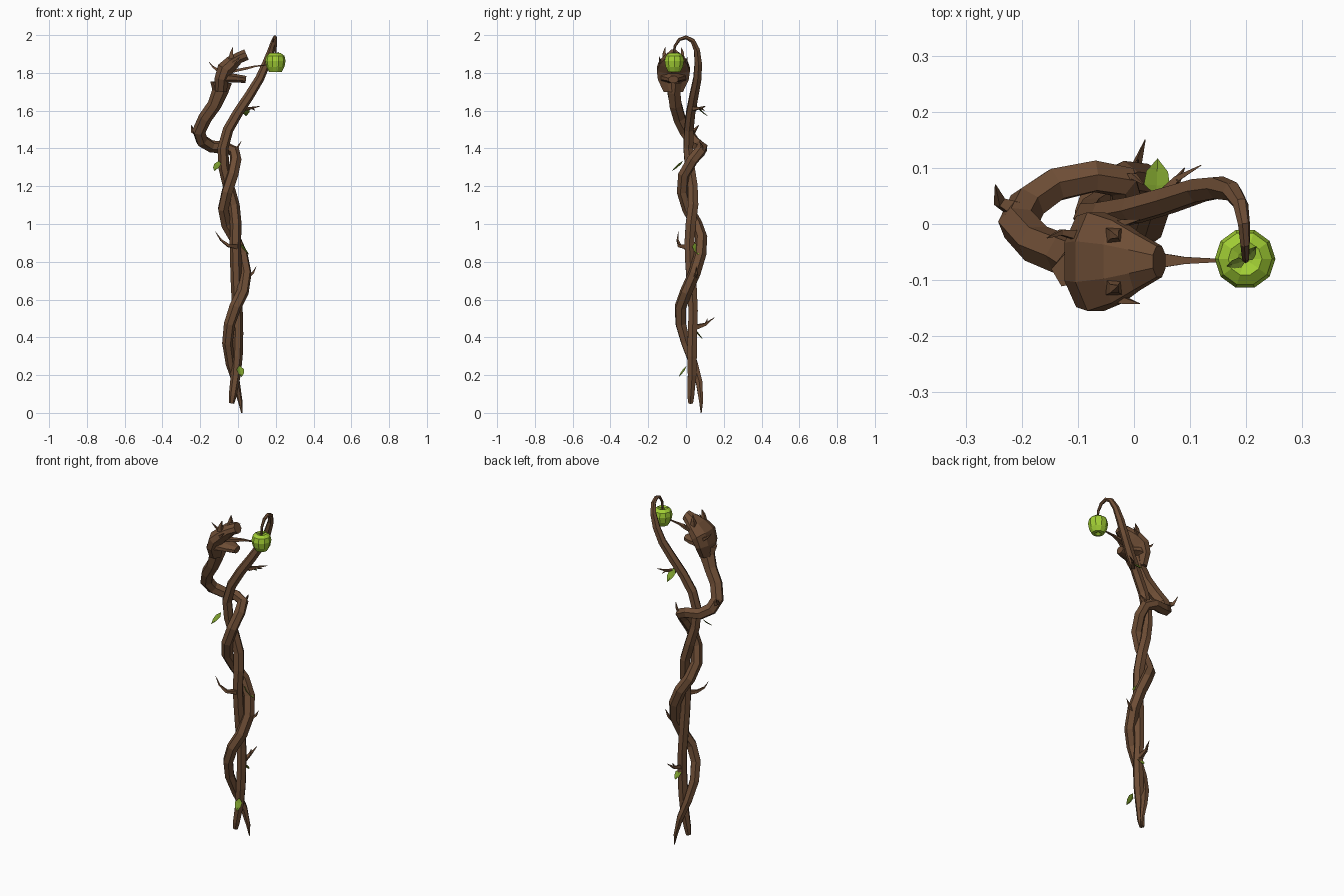
import bpy, bmesh, math
from mathutils import Vector


def material(name, rgb):
    m = bpy.data.materials.new(name)
    m.diffuse_color = (*rgb, 1)
    return m


BARK = material("brown bark", (0.155, 0.075, 0.036))
APPLE = material("apple green", (0.36, 0.62, 0.035))
LEAF = material("leaf green", (0.19, 0.32, 0.025))
DARK_LEAF = material("dark leaf green", (0.09, 0.14, 0.015))


def finish(bm, name, mat):
    bmesh.ops.recalc_face_normals(bm, faces=bm.faces)
    me = bpy.data.meshes.new(name)
    bm.to_mesh(me)
    bm.free()
    me.materials.append(mat)
    ob = bpy.data.objects.new(name, me)
    bpy.context.collection.objects.link(ob)
    return ob


def tube(name, pts, mat=BARK, sides=6):
    """Flat-faced tube along points (x, y, z, radius[, second radius])."""
    bm = bmesh.new()
    pos = [Vector(p[:3]) for p in pts]
    u, rings = Vector((0, 1, 0.01)), []
    for i, p in enumerate(pts):
        t = (pos[min(i + 1, len(pos) - 1)] - pos[max(i - 1, 0)]).normalized()
        u = (u - t * u.dot(t)).normalized()
        v = t.cross(u)
        ru, rv = p[3], p[-1]
        angles = [2 * math.pi * (k + 0.5) / sides for k in range(sides)]
        rings.append([bm.verts.new(pos[i] + u * ru * math.cos(a) + v * rv * math.sin(a))
                      for a in angles])
    for a, b in zip(rings, rings[1:]):
        for k in range(sides):
            n = (k + 1) % sides
            bm.faces.new((a[k], a[n], b[n], b[k]))
    bm.faces.new(rings[0])
    bm.faces.new(rings[-1])
    return finish(bm, name, mat)


def thorn(name, pts, r):
    """Small tapering twig."""
    n = len(pts) - 1
    tube(name, [(*p, r * (1 - i / n) + 0.001) for i, p in enumerate(pts)], sides=4)


def leaf(name, base, tip, width, mat=LEAF):
    """Folded leaf blade with a raised midrib."""
    bm = bmesh.new()
    base, tip = Vector(base), Vector(tip)
    axis = tip - base
    side = axis.cross(Vector((0, 0, 1))).normalized()
    up = side.cross(axis).normalized()
    rib = [bm.verts.new(base + axis * f - up * s * width)
           for f, s in ((0, 0), (0.35, 0.15), (0.7, 0.12), (1, 0))]
    for s in (-1, 1):
        a = bm.verts.new(base + axis * 0.3 + side * s * width * 0.5)
        b = bm.verts.new(base + axis * 0.65 + side * s * width * 0.42)
        bm.faces.new((rib[0], rib[1], a))
        bm.faces.new((rib[1], rib[2], b, a))
        bm.faces.new((rib[2], rib[3], b))
    finish(bm, name, mat)


# Serpent strand: winds up the staff, loops out to the left and becomes a neck
tube("serpent_strand", [
    (0.02, 0.08, 0.00, 0.003), (0.012, 0.08, 0.06, 0.012), (-0.01, 0.07, 0.16, 0.02),
    (-0.04, 0.04, 0.26, 0.025), (-0.056, 0.0, 0.37, 0.028), (-0.045, -0.028, 0.47, 0.03),
    (-0.015, -0.03, 0.56, 0.032), (0.025, 0.0, 0.64, 0.033), (0.04, 0.045, 0.74, 0.033),
    (0.02, 0.075, 0.84, 0.033), (-0.02, 0.08, 0.93, 0.033), (-0.062, 0.055, 1.0, 0.032),
    (-0.078, 0.01, 1.08, 0.031), (-0.058, -0.018, 1.17, 0.031), (-0.028, -0.012, 1.26, 0.031),
    (-0.012, 0.035, 1.34, 0.031), (-0.02, 0.075, 1.385, 0.031), (-0.07, 0.085, 1.405, 0.031),
    (-0.14, 0.07, 1.41, 0.033), (-0.19, 0.035, 1.44, 0.035), (-0.207, 0.0, 1.49, 0.036),
    (-0.175, -0.035, 1.56, 0.036), (-0.125, -0.055, 1.63, 0.037),
    (-0.095, -0.065, 1.70, 0.045, 0.036), (-0.09, -0.067, 1.75, 0.065, 0.036)])

# Fruit strand: fairly straight, leans right at the top and hooks over
tube("fruit_strand", [
    (-0.034, 0.025, 0.05, 0.014), (-0.028, 0.025, 0.09, 0.021), (-0.012, 0.032, 0.2, 0.026),
    (-0.004, 0.032, 0.3, 0.029), (0.0, 0.034, 0.42, 0.028), (-0.003, 0.038, 0.54, 0.028),
    (-0.008, 0.03, 0.68, 0.03), (-0.012, 0.022, 0.8, 0.03), (-0.014, 0.018, 0.9, 0.03),
    (-0.012, 0.025, 1.0, 0.031), (-0.022, 0.038, 1.1, 0.031), (-0.05, 0.035, 1.2, 0.03),
    (-0.075, 0.02, 1.3, 0.029), (-0.08, 0.012, 1.4, 0.029), (-0.052, 0.015, 1.5, 0.028),
    (0.0, 0.025, 1.59, 0.027), (0.06, 0.042, 1.68, 0.026), (0.115, 0.06, 1.77, 0.024),
    (0.15, 0.065, 1.85, 0.022), (0.175, 0.058, 1.92, 0.018), (0.19, 0.035, 1.97, 0.014),
    (0.196, 0.0, 1.988, 0.011), (0.198, -0.035, 1.977, 0.009), (0.199, -0.06, 1.94, 0.007),
    (0.199, -0.066, 1.87, 0.005)])

# Serpent head: wide skull and upper jaw, lower jaw, tongue
HY = -0.067
tube("skull_and_upper_jaw", [
    (-0.092, HY, 1.70, 0.055, 0.035), (-0.088, HY, 1.765, 0.088, 0.04),
    (-0.068, HY, 1.82, 0.095, 0.047), (-0.03, HY, 1.855, 0.08, 0.042),
    (0.005, HY, 1.88, 0.055, 0.032), (0.045, HY, 1.897, 0.03, 0.032)], sides=8)
tube("lower_jaw", [
    (-0.095, HY, 1.765, 0.075, 0.03), (-0.05, HY, 1.775, 0.07, 0.028),
    (0.0, HY, 1.77, 0.052, 0.023), (0.042, HY, 1.765, 0.027, 0.02)], sides=8)
tube("tongue", [
    (-0.06, -0.065, 1.80, 0.022, 0.01), (0.0, -0.065, 1.815, 0.022, 0.01),
    (0.05, -0.065, 1.825, 0.018, 0.009), (0.09, -0.065, 1.835, 0.009, 0.006),
    (0.155, -0.065, 1.842, 0.004, 0.003)], sides=4)

# Brow horns and cheek thorns, mirrored across the head
for s, label in ((-1, "front"), (1, "back")):
    thorn("brow_horn_" + label, [(-0.035, HY + s * 0.045, 1.875),
          (-0.035, HY + s * 0.048, 1.905), (-0.028, HY + s * 0.043, 1.936)], 0.02)
    thorn("cheek_thorn_" + label, [(-0.04, HY + s * 0.06, 1.84),
          (-0.015, HY + s * 0.07, 1.86), (0.01, HY + s * 0.075, 1.885)], 0.014)
thorn("nape_thorn", [(-0.1, -0.02, 1.81), (-0.13, -0.015, 1.83), (-0.155, -0.025, 1.858)], 0.012)

# Twigs along the staff
thorn("upper_twig", [(0.04, 0.04, 1.61), (0.075, 0.08, 1.615), (0.12, 0.105, 1.625)], 0.013)
thorn("upper_twig_fork", [(0.075, 0.075, 1.615), (0.09, 0.1, 1.60)], 0.007)
thorn("loop_thorn", [(-0.2, 0.02, 1.475), (-0.24, 0.04, 1.49), (-0.247, 0.07, 1.525)], 0.022)
thorn("bend_thorn", [(-0.02, 0.08, 1.38), (0.0, 0.085, 1.41), (0.018, 0.07, 1.44)], 0.012)
thorn("middle_twig", [(-0.01, 0.0, 0.88), (-0.05, -0.035, 0.885), (-0.09, -0.045, 0.915),
                      (-0.12, -0.04, 0.96)], 0.015)
thorn("side_thorn", [(0.05, 0.045, 0.72), (0.078, 0.055, 0.74), (0.097, 0.055, 0.775)], 0.014)
thorn("lower_twig", [(0.0, 0.04, 0.45), (0.005, 0.105, 0.47), (0.02, 0.15, 0.505)], 0.017)
thorn("lower_twig_fork", [(0.003, 0.1, 0.465), (0.008, 0.115, 0.5)], 0.008)

# Leaves
leaf("leaf_upper", (0.04, 0.05, 1.63), (0.042, 0.117, 1.57), 0.046)
leaf("leaf_bend", (-0.1, -0.015, 1.335), (-0.125, -0.075, 1.28), 0.04)
leaf("leaf_middle", (0.008, 0.045, 0.90), (0.06, 0.065, 0.835), 0.04)
leaf("leaf_lower", (0.005, 0.05, 0.44), (0.01, 0.09, 0.39), 0.04)
leaf("leaf_bottom", (0.008, 0.003, 0.25), (0.02, -0.04, 0.19), 0.04)

# Apple: ten-sided turned profile with dimples at both ends
bm = bmesh.new()
profile = [(0, -0.035), (0.018, -0.048), (0.034, -0.046), (0.048, -0.02), (0.054, 0.012),
           (0.048, 0.038), (0.03, 0.052), (0.014, 0.046), (0, 0.034)]
verts = [bm.verts.new((r, 0, z)) for r, z in profile]
edges = [bm.edges.new(e) for e in zip(verts, verts[1:])]
bmesh.ops.spin(bm, geom=verts + edges, cent=(0, 0, 0), axis=(0, 0, 1),
               angle=2 * math.pi, steps=10)
bmesh.ops.remove_doubles(bm, verts=bm.verts, dist=0.0005)
apple = finish(bm, "apple", APPLE)
apple.location = (0.198, -0.062, 1.852)

# Small leaves at the fruit stem
leaf("stem_leaf_left", (0.199, -0.066, 1.9), (0.165, -0.075, 1.908), 0.018, DARK_LEAF)
leaf("stem_leaf_right", (0.199, -0.066, 1.9), (0.218, -0.04, 1.91), 0.018, DARK_LEAF)
